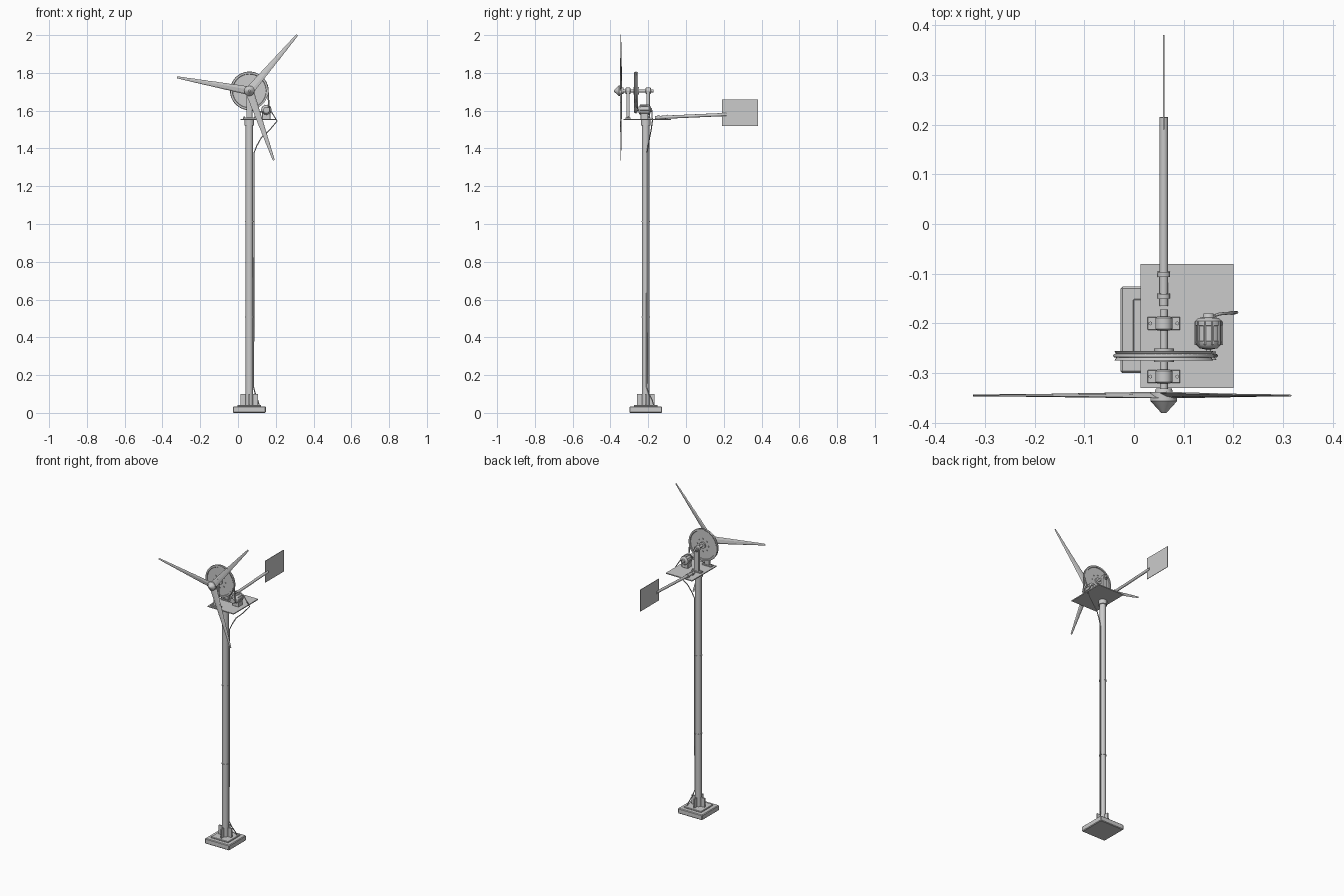
import bpy, bmesh, math
from mathutils import Vector, Matrix

if "Cube" in bpy.data.objects:
    bpy.data.objects.remove(bpy.data.objects["Cube"])

PX, PY = 0.06, -0.213      # mast axis
AZ = 1.705                 # rotor shaft height


def finish(name, bm, smooth=False):
    bmesh.ops.recalc_face_normals(bm, faces=bm.faces)
    me = bpy.data.meshes.new(name)
    bm.to_mesh(me)
    bm.free()
    ob = bpy.data.objects.new(name, me)
    bpy.context.collection.objects.link(ob)
    if smooth:
        bpy.ops.object.select_all(action='DESELECT')
        ob.select_set(True)
        bpy.context.view_layer.objects.active = ob
        bpy.ops.object.shade_smooth_by_angle(angle=math.radians(35))
    return ob


def box(name, lo, hi, bevel=0):
    lo, hi = Vector(lo), Vector(hi)
    bm = bmesh.new()
    bmesh.ops.create_cube(bm, size=1, matrix=Matrix.Translation((lo + hi) / 2)
                          @ Matrix.Diagonal((*(hi - lo), 1)))
    if bevel:
        bmesh.ops.bevel(bm, geom=bm.edges[:], offset=bevel, segments=1, affect='EDGES')
    return finish(name, bm)


def rod(name, a, b, r1, r2=None, n=24):
    a, b = Vector(a), Vector(b)
    d = b - a
    bm = bmesh.new()
    m = Matrix.Translation((a + b) / 2) @ d.to_track_quat('Z', 'Y').to_matrix().to_4x4()
    bmesh.ops.create_cone(bm, cap_ends=True, segments=n, radius1=r1,
                          radius2=r1 if r2 is None else r2, depth=d.length, matrix=m)
    return finish(name, bm, n > 8)


def y_lathe(name, x, z, profile, n=48):
    """Revolve (radius, y) pairs around an axis running along y."""
    bm = bmesh.new()
    rings = [[bm.verts.new((x + r * math.cos(i * math.tau / n), y,
                            z + r * math.sin(i * math.tau / n))) for i in range(n)]
             for r, y in profile]
    for p, q in zip(rings, rings[1:]):
        for i in range(n):
            bm.faces.new((p[i], p[(i + 1) % n], q[(i + 1) % n], q[i]))
    bm.faces.new(rings[0])
    bm.faces.new(rings[-1])
    return finish(name, bm, True)


def wire(name, pts, r, cyclic=False):
    cu = bpy.data.curves.new(name, 'CURVE')
    cu.dimensions = '3D'
    cu.bevel_depth, cu.bevel_resolution = r, 2
    cu.use_fill_caps = True
    sp = cu.splines.new('POLY')
    sp.points.add(len(pts) - 1)
    for p, c in zip(sp.points, pts):
        p.co = (*c, 1)
    sp.use_cyclic_u = cyclic
    ob = bpy.data.objects.new(name, cu)
    bpy.context.collection.objects.link(ob)


# Stepped base and cross-shaped gussets
box("base_slab", (PX - .087, PY - .087, 0), (PX + .087, PY + .087, .034), .004)
box("base_plate", (PX - .062, PY - .062, .033), (PX + .062, PY + .062, .042), .002)
box("gusset_x", (PX - .046, PY - .004, .04), (PX + .046, PY + .004, .1))
box("gusset_y", (PX - .004, PY - .046, .04), (PX + .004, PY + .046, .1))

# Three-section mast with joint rings and top collar
rod("mast", (PX, PY, .04), (PX, PY, 1.55), .02, n=32)
for z in (.508, 1.013):
    rod("mast_joint", (PX, PY, z - .003), (PX, PY, z + .003), .0222, n=32)
rod("mast_collar", (PX, PY, 1.522), (PX, PY, 1.552), .026, n=32)

# Top platform
box("platform", (.013, -.33, 1.55), (.2, -.08, 1.556))

# Bearing stands with bolted feet
for y in (-.307, -.2):
    box("stand_foot", (PX - .033, y - .013, 1.555), (PX + .033, y + .013, 1.563), .001)
    box("stand_post", (PX - .016, y - .009, 1.56), (PX + .016, y + .009, AZ), .001)
    y_lathe("bearing", PX, AZ, [(.013, y - .014), (.017, y - .011), (.017, y + .011),
                                (.013, y + .014)], 24)
    for s in (-1, 1):
        rod("foot_bolt", (PX + s * .027, y, 1.562), (PX + s * .027, y, 1.568), .004, n=6)

# Rotor shaft, hub and nose cone
rod("rotor_shaft", (PX, -.345, AZ), (PX, -.172, AZ), .008)
y_lathe("rotor_hub", PX, AZ, [(.016, -.331), (.018, -.338), (.027, -.338),
                              (.027, -.356), (.008, -.377), (.005, -.38)], 24)

# Blades: overlapping tapered, twisted steps
steps = 7
for k in range(3):
    bm = bmesh.new()
    for i in range(steps):
        r0, r1 = .012 + .378 * i / steps, .012 + .378 * (i + 1) / steps
        w = .046 - .029 * i / (steps - 1)
        t = .0085 - .005 * i / (steps - 1)
        tw = math.radians(12 - 1.4 * i)
        rings = []
        for r, c in ((r0, w), (r1, w - .007)):
            sec = [(-.5 * c, 0), (-.15 * c, -.5 * t), (.3 * c, -.5 * t),
                   (.5 * c, 0), (.3 * c, .5 * t), (-.15 * c, .5 * t)]
            rings.append([bm.verts.new((r, p * math.sin(tw) + q * math.cos(tw),
                                        p * math.cos(tw) - q * math.sin(tw))) for p, q in sec])
        a, b = rings
        for j in range(6):
            bm.faces.new((a[j], a[(j + 1) % 6], b[(j + 1) % 6], b[j]))
        bm.faces.new(a)
        bm.faces.new(b)
    ang = math.radians(49.4 + 120 * k)
    bm.transform(Matrix.Translation((PX, -.345, AZ)) @ Matrix.Rotation(-ang, 4, 'Y'))
    finish("blade", bm)

# Large grooved drive wheel with hub and bolts
W = -.265
y_lathe("drive_wheel", PX, AZ, [(.02, W - .013), (.02, W - .006), (.088, W - .006),
        (.09, W - .01), (.1, W - .01), (.095, W - .003), (.095, W + .003), (.1, W + .01),
        (.09, W + .01), (.088, W + .006), (.02, W + .006), (.02, W + .015)])
for i in range(8):
    a = i * math.tau / 8
    x, z = PX + .04 * math.cos(a), AZ + .04 * math.sin(a)
    rod("wheel_bolt", (x, W - .01, z), (x, W + .01, z), .004, n=6)

# Generator with bands, cradle and small pulley
GX, GZ = .15, 1.604
y_lathe("generator", GX, GZ, [(.008, -.252), (.018, -.25), (.025, -.243), (.027, -.236),
        (.025, -.235), (.025, -.205), (.027, -.204), (.027, -.195), (.02, -.189),
        (.012, -.188), (.01, -.18)], 32)
for i in range(10):
    a = i * math.tau / 10
    x, z = GX + .026 * math.cos(a), GZ + .026 * math.sin(a)
    rod("generator_rib", (x, -.243, z), (x, -.196, z), .003, n=6)
box("generator_cradle", (GX - .022, -.24, 1.555), (GX + .022, -.2, 1.586), .002)
y_lathe("generator_pulley", GX, GZ, [(.016, W - .009), (.012, W - .002), (.012, W + .002),
                                     (.016, W + .009), (.005, W + .009), (.005, -.248)], 24)

# Drive belt: tangent loop round both pulleys
d = Vector((GX - PX, GZ - AZ))
th, R, r = math.atan2(d.y, d.x), .098, .015
ph = math.acos((R - r) / d.length)
belt = []
for i in range(41):
    a = th + ph + (math.tau - 2 * ph) * i / 40
    belt.append((PX + R * math.cos(a), W, AZ + R * math.sin(a)))
for i in range(13):
    a = th - ph + 2 * ph * i / 12
    belt.append((GX + r * math.cos(a), W, GZ + r * math.sin(a)))
wire("drive_belt", belt, .004, True)

# Cable from generator down the mast
wire("cable", [(.163, -.184, 1.608), (.172, -.181, 1.602), (.207, -.178, 1.545),
               (.165, -.185, 1.495), (.122, -.193, 1.455), (.1, -.2, 1.415),
               (.084, -.207, 1.375), (.083, -.208, .135), (.092, -.195, .1),
               (.105, -.178, .065), (.112, -.172, .042)], .003)

# Tail boom, clamps and vane
b0, b1 = Vector((PX, -.165, 1.563)), Vector((PX, .215, 1.58))
rod("tail_boom", b0, b1, .0085)
u = (b1 - b0).normalized()
for s in (.02, .064):
    rod("boom_clamp", b0 + u * (s - .005), b0 + u * (s + .005), .0125)
box("tail_vane", (PX - .0015, .19, 1.52), (PX + .0015, .38, 1.66))
